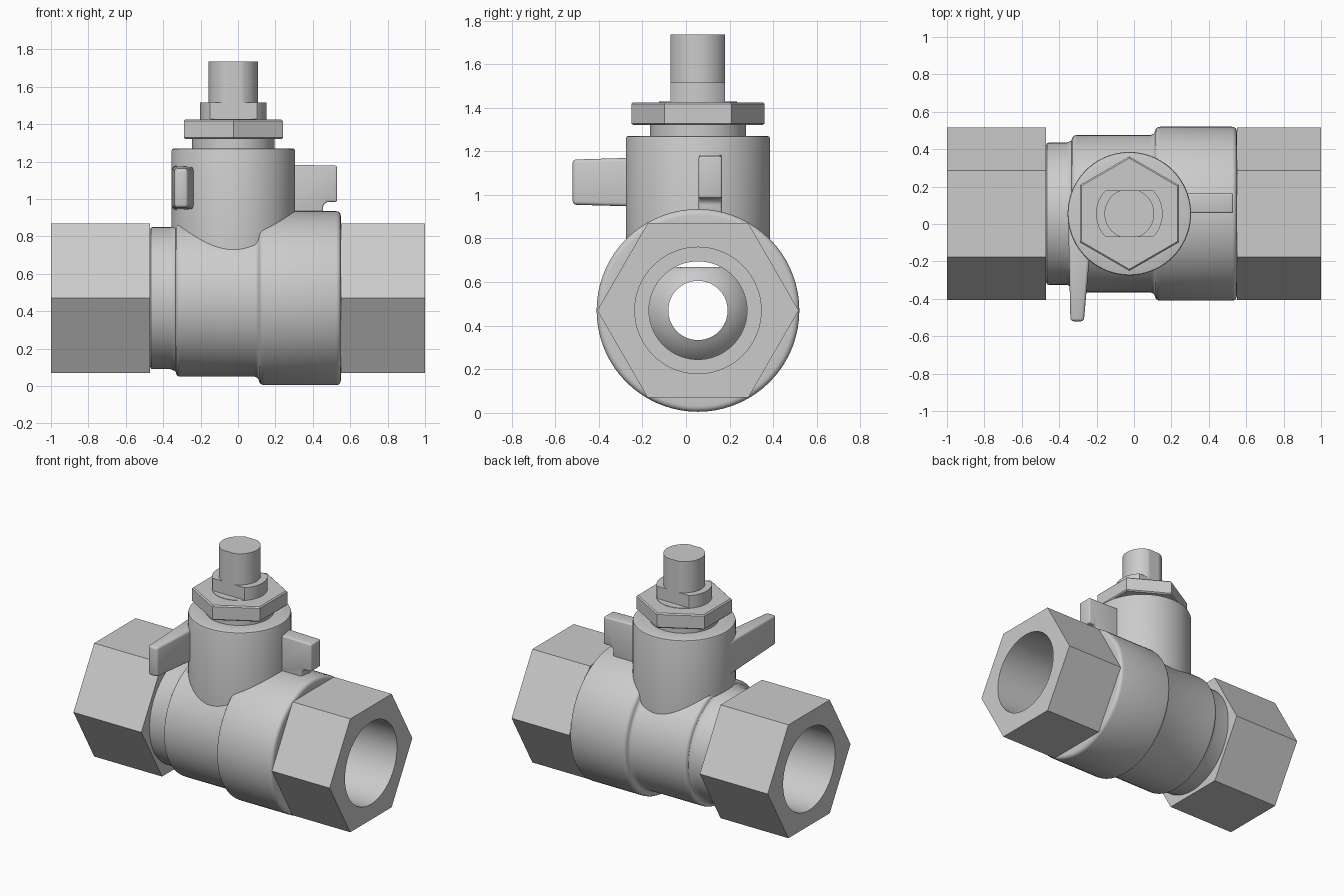
import bpy, bmesh, math

if "Cube" in bpy.data.objects:
    bpy.data.objects.remove(bpy.data.objects["Cube"])

N = 72
CX, CY, CZ = -0.025, 0.055, 0.47   # stem axis x, shared y, pipe axis z


def finish(bm, name, angle=32):
    bmesh.ops.recalc_face_normals(bm, faces=bm.faces)
    me = bpy.data.meshes.new(name)
    bm.to_mesh(me)
    bm.free()
    ob = bpy.data.objects.new(name, me)
    bpy.context.collection.objects.link(ob)
    bpy.ops.object.select_all(action='DESELECT')
    ob.select_set(True)
    bpy.context.view_layer.objects.active = ob
    bpy.ops.object.shade_smooth_by_angle(angle=math.radians(angle))
    return ob


def lathe(name, profile, axis, closed=False, clamp=None):
    """Profile of (position, radius[, 'hex']); clamp limits a point after placing."""
    bm = bmesh.new()
    rings = []
    for p in profile:
        ring = []
        for i in range(N):
            a = 2 * math.pi * i / N
            r = p[1]
            if len(p) > 2:   # hexagon given by its half width across flats
                r /= math.cos(a % (math.pi / 3) - math.pi / 6)
            c, s = r * math.cos(a), r * math.sin(a)
            co = (p[0], CY + c, CZ + s) if axis == 'x' else (CX + s, CY + c, p[0])
            ring.append(bm.verts.new(clamp(co) if clamp else co))
        rings.append(ring)
    pairs = list(zip(rings, rings[1:]))
    if closed:
        pairs.append((rings[-1], rings[0]))
    else:
        bm.faces.new(rings[0])
        bm.faces.new(rings[-1])
    for a, b in pairs:
        for i in range(N):
            j = (i + 1) % N
            bm.faces.new((a[i], a[j], b[j], b[i]))
    return finish(bm, name)


def loft(name, a, b, bevel):
    """Solid between two matching outlines, with rounded edges."""
    bm = bmesh.new()
    va, vb = [bm.verts.new(p) for p in a], [bm.verts.new(p) for p in b]
    bm.faces.new(va)
    bm.faces.new(vb)
    for i in range(len(a)):
        j = (i + 1) % len(a)
        bm.faces.new((va[i], va[j], vb[j], vb[i]))
    bmesh.ops.recalc_face_normals(bm, faces=bm.faces)
    bmesh.ops.bevel(bm, geom=bm.edges[:], offset=bevel, segments=3,
                    profile=0.5, affect='EDGES')
    return finish(bm, name)


def fillet(x, r, dx, dr, size, outer_first):
    """Quarter-round corner at (x, r), cut back by size along dx and dr."""
    pts = []
    for k in range(5):
        t = math.pi / 2 * k / 4
        pts.append((x + dx * size * (1 - math.sin(t)), r + dr * size * (1 - math.cos(t))))
    return pts if outer_first else pts[::-1]


# Pipe body: hexagon ends, stepped barrel and bore in one turned skin
body = [(-1, .29), (-1, .4, 'hex'), (-.47, .4, 'hex'), (-.47, .365)]
body += [(-.465, .378), (-.455, .38), (-.36, .38), (-.34, .388)]
body += fillet(-.333, .42, 1, -1, .025, False)
body += [(.09, .42), (.105, .428)]
body += fillet(.11, .465, 1, -1, .03, False)
body += fillet(.55, .465, -1, -1, .025, True)
body += [(.55, .4, 'hex'), (1, .4, 'hex'), (1, .29)]
body += [(.52, .29), (.52, .225), (-.52, .225), (-.52, .29)]
lathe("valve_body", body, 'x', closed=True)

# Ball with through hole and flat top
R, H = .28, .136
a0 = math.asin(H / R)
ball = [(CX - R * math.cos(a0 + (math.pi - 2 * a0) * k / 24),
         R * math.sin(a0 + (math.pi - 2 * a0) * k / 24)) for k in range(25)]
lathe("valve_ball", ball, 'x', closed=True,
      clamp=lambda p: (p[0], p[1], min(p[2], .67)))

# Bonnet tower, gland ring and packing nut
lathe("bonnet", [(.715, .33), (1.258, .33), (1.267, .327), (1.27, .32),
                 (1.27, .22), (1.33, .22)], 'z')
lathe("packing_nut", [(1.32, .257, 'hex'), (1.328, .265, 'hex'),
                      (1.417, .265, 'hex'), (1.425, .257, 'hex')], 'z')

# Stem: round base, then collar and shaft with two flats
lathe("stem_base", [(1.38, .178), (1.428, .178)], 'z')
lathe("stem", [(1.4, .178), (1.515, .178), (1.515, .133), (1.735, .133)], 'z',
      clamp=lambda p: (p[0], max(CY - .125, min(CY + .125, p[1])), p[2]))

# Handle stops
side = [(.2, 1.185), (.53, 1.178), (.53, .985), (.475, .985), (.455, .965),
        (.455, .915), (.2, .88)]
loft("side_stop", [(x, .058, z) for x, z in side],
     [(x, .165, z) for x, z in side], .01)


def rect(y, x0, x1, z0, z1):
    return [(x0, y, z0), (x1, y, z0), (x1, y, z1), (x0, y, z1)]


loft("front_stop", rect(-.52, -.34, -.268, .955, 1.162),
     rect(.02, -.352, -.22, .94, 1.178), .016)
